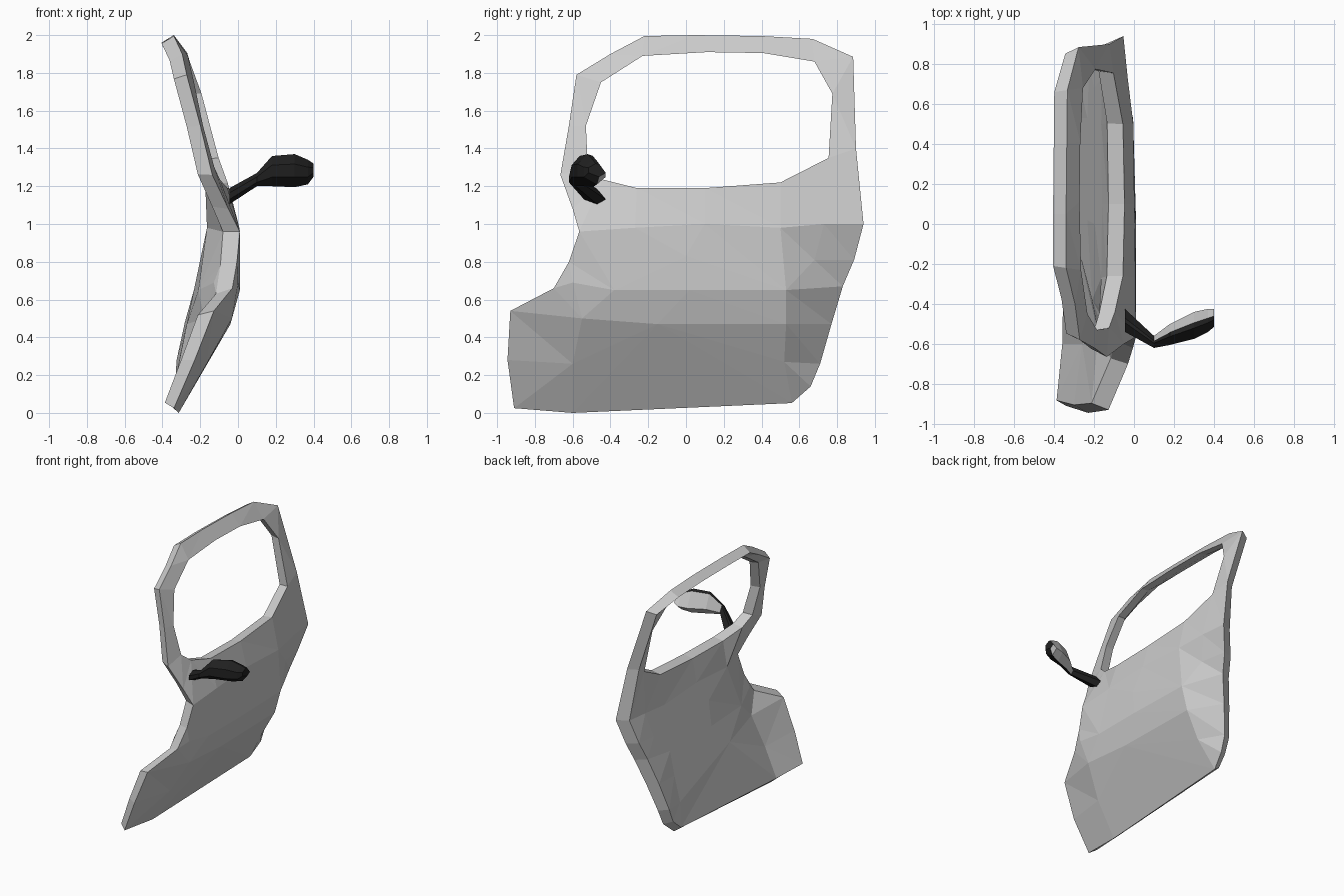
import bpy, bmesh
from mathutils import Vector
from mathutils.geometry import delaunay_2d_cdt

if "Cube" in bpy.data.objects:
    bpy.data.objects.remove(bpy.data.objects["Cube"])

# Side outlines, as (y, z)
OUTLINE = [(-.91, .025), (-.60, 0), (.56, .052), (.66, .14), (.71, .26), (.77, .47), (.83, .67), (.89, .81),
           (.94, 1.0), (.90, 1.4), (.885, 1.885), (.67, 1.98), (.40, 1.995), (.05, 2.0), (-.22, 1.995),
           (-.40, 1.90), (-.58, 1.79), (-.62, 1.52), (-.665, 1.26), (-.60, 1.08), (-.565, .96),
           (-.62, .80), (-.70, .66), (-.93, .54), (-.945, .28)]
WINDOW = [(-.52, 1.30), (-.44, 1.235), (-.26, 1.19), (.1, 1.19), (.5, 1.22), (.755, 1.35), (.775, 1.69),
          (.68, 1.86), (.41, 1.905), (.11, 1.91), (-.23, 1.89), (-.45, 1.75), (-.53, 1.52)]
# Points where the skin bends, in rows
INNER = [(-.60, .26), (.52, .27), (-.55, .50), (-.15, .47), (.53, .47), (-.60, .69), (-.38, .65),
         (.02, .65), (.53, .65), (0, .83), (.68, .81), (-.27, .98), (.1, 1.0), (.5, .98), (.73, 1.0)]
# Bulge of the outer skin, by height, and its pull-back at the front and rear
BULGE = [(0, -.31), (.25, -.165), (.47, -.04), (.65, .01), (.97, .01), (1.2, -.05), (1.5, -.13),
         (1.75, -.195), (1.9, -.265), (2.0, -.34)]
DROP_LOW = [(-.94, .11), (-.70, .04), (-.57, 0), (.4, 0), (.94, .06)]
DROP_HIGH = [(-.66, .07), (-.53, .05), (-.2, 0), (.5, 0), (.9, .02)]
# Extra pull-back of the straight rear edge, by height
REAR = [(.05, 0), (.14, .03), (.26, .08), (.47, .12), (.67, .10), (.81, .06), (1.0, 0)]
# Door thickness, by height
THICK = [(0, .045), (.15, .065), (.54, .085), (1.0, .09), (1.3, .075), (2.0, .065)]


def interp(table, t):
    if t <= table[0][0]:
        return table[0][1]
    for (a, u), (b, v) in zip(table, table[1:]):
        if t <= b:
            return u + (v - u) * (t - a) / (b - a)
    return table[-1][1]


def skin_x(y, z):
    k = min(1, max(0, (z - .97) / .25))
    low = interp(DROP_LOW, y) * min(1, .4 + 1.2 * z)
    rear = interp(REAR, z) * min(1, max(0, (y - .53) / .2))
    return interp(BULGE, z) - (1 - k) * low - k * interp(DROP_HIGH, y) - rear


def inside(p, poly):
    hit = False
    for (ay, az), (by, bz) in zip(poly, poly[1:] + poly[:1]):
        if (az > p[1]) != (bz > p[1]) and p[0] < ay + (p[1] - az) * (by - ay) / (bz - az):
            hit = not hit
    return hit


def inset(poly, dist):
    # shifts each corner to the left of the walking direction
    out = []
    for i, p in enumerate(poly):
        d = (Vector(poly[(i + 1) % len(poly)]) - Vector(p)).normalized()
        d += (Vector(p) - Vector(poly[i - 1])).normalized()
        out.append(Vector(p) + Vector((-d.y, d.x)).normalized() * dist)
    return out


def finish(bm, name):
    bmesh.ops.recalc_face_normals(bm, faces=bm.faces[:])
    me = bpy.data.meshes.new(name)
    bm.to_mesh(me)
    bm.free()
    ob = bpy.data.objects.new(name, me)
    bpy.context.collection.objects.link(ob)
    return ob


# Door: outer skin, inner panel and the walls between them
n, m = len(OUTLINE), len(WINDOW)
pts = [Vector(p) for p in OUTLINE + WINDOW + INNER]
edges = [(i, (i + 1) % n) for i in range(n)] + [(n + i, n + (i + 1) % m) for i in range(m)]
for a, b in ((2, 3), (3, 4), (5, 6), (6, 7), (7, 8), (11, 12), (12, 13), (13, 14)):
    edges.append((n + m + a, n + m + b))
edges += [(n + m + 4, 5), (n + m + 8, 6), (n + m + 14, 8)]
flat, _, tris, orig, *_ = delaunay_2d_cdt(pts, edges, [], 0, 1e-5)
back = inset(OUTLINE, .04) + inset(WINDOW, -.012)
bm = bmesh.new()
outer = [bm.verts.new((skin_x(y, z), y, z)) for y, z in flat]
kept = []
for t in tris:
    c = sum((flat[i] for i in t), Vector((0, 0))) / len(t)
    if inside(c, OUTLINE) and not inside(c, WINDOW):
        kept.append(t)
        bm.faces.new([outer[i] for i in t])
bm.verts.index_update()
rim = [(e.verts[0].index, e.verts[1].index) for e in bm.edges if len(e.link_faces) == 1]
inner = []
for i, (y, z) in enumerate(flat):
    source = orig[i][0] if orig[i] else n + m
    depth = skin_x(y, z) - interp(THICK, z)
    if source < n + m:
        y, z = back[source]
    else:
        # the inner panel is nearly flat, shallower towards the front
        w = min(1, max(.3, .3 + (y + .6) * 2.5))
        depth += w * (-.37 + .21 * z - depth)
    inner.append(bm.verts.new((depth, y, z)))
for t in kept:
    bm.faces.new([inner[i] for i in reversed(t)])
for a, b in rim:
    bm.faces.new((outer[a], outer[b], inner[b], inner[a]))
finish(bm, "door_panel")

# Wing mirror: loft of sections (x, front y, rear y, bottom z, top z)
SECTIONS = [(-.045, -.54, -.425, 1.105, 1.19), (.10, -.62, -.56, 1.20, 1.27), (.18, -.605, -.50, 1.20, 1.36),
            (.30, -.575, -.44, 1.195, 1.37), (.37, -.54, -.425, 1.21, 1.34), (.40, -.515, -.425, 1.25, 1.32)]
bm = bmesh.new()
rings = []
for x, f, r, b, t in SECTIONS:
    h, d = t - b, r - f
    shape = [(f, b + h * .3), (f, b + h * .7), (f + d * .4, t), (r - d * .4, t - h * .05),
             (r, b + h * .3), (f + d * .6, b)]
    rings.append([bm.verts.new((x, y, z)) for y, z in shape])
for k, (a, c) in enumerate(zip(rings, rings[1:])):
    for i in range(6):
        j = (i + 1) % 6
        face = bm.faces.new((a[i], a[j], c[j], c[i]))
        face.material_index = int(k > 0 and i in (3, 4))
bm.faces.new(rings[0])
bm.faces.new(rings[-1])
mirror = finish(bm, "wing_mirror")
for name, v in (("mirror_black", .015), ("mirror_glass", .6)):
    mat = bpy.data.materials.new(name)
    mat.diffuse_color = (v, v, v, 1)
    mat.use_nodes = True
    mat.node_tree.nodes["Principled BSDF"].inputs["Base Color"].default_value = mat.diffuse_color
    mirror.data.materials.append(mat)
